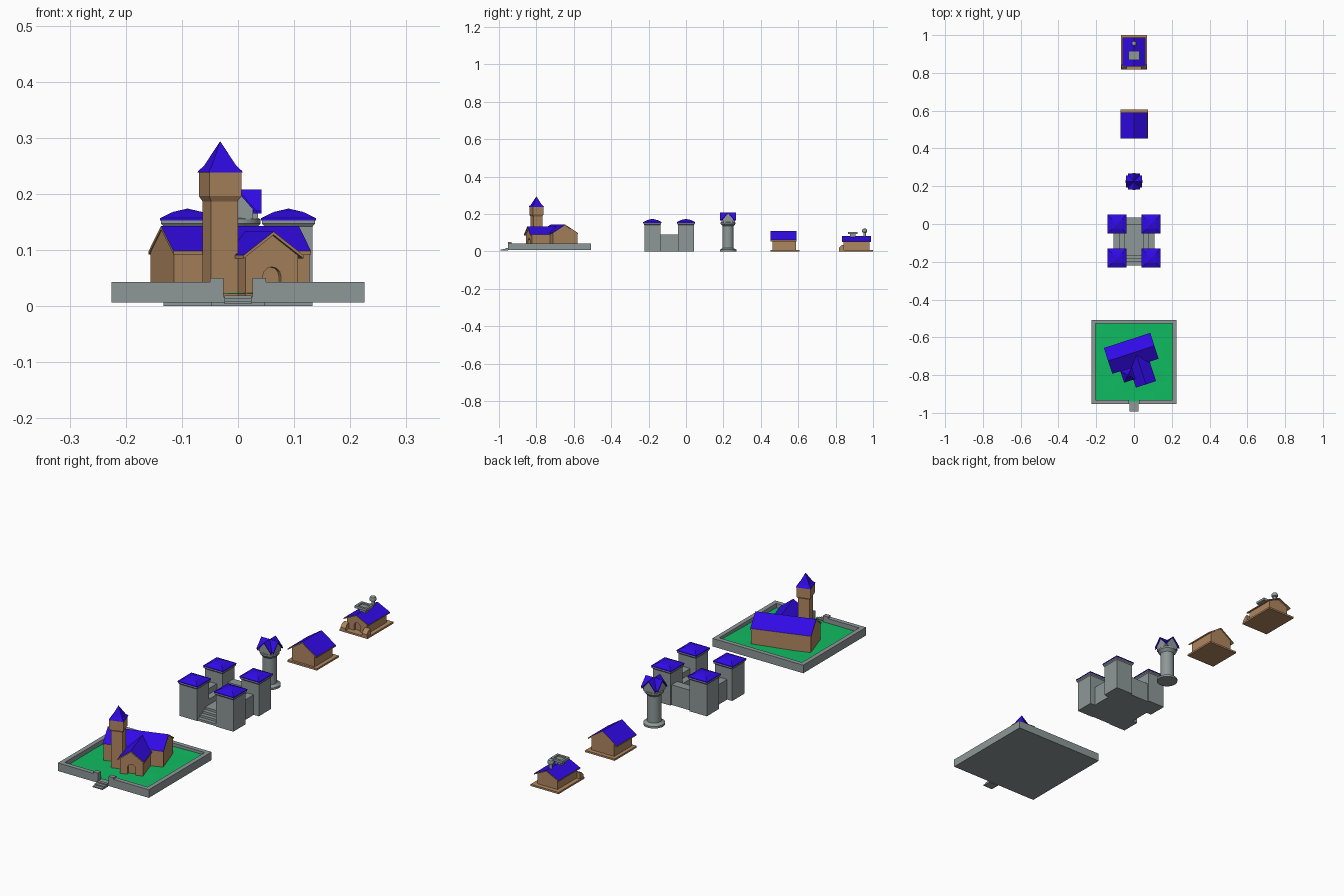
import bpy, bmesh, math, random
from mathutils import Matrix, Vector

if "Cube" in bpy.data.objects:
    bpy.data.objects.remove(bpy.data.objects["Cube"])
random.seed(4)


def material(name, rgb):
    m = bpy.data.materials.new(name)
    m.use_nodes = True
    m.diffuse_color = (*rgb, 1)
    m.node_tree.nodes["Principled BSDF"].inputs["Base Color"].default_value = (*rgb, 1)
    return m


TAN = material("tan_wall", (0.43, 0.24, 0.115))
BLUE = material("blue_roof", (0.03, 0.003, 0.78))
GREY = material("grey_stone", (0.27, 0.31, 0.31))
GREEN = material("green_grass", (0.005, 0.5, 0.12))
ID = Matrix.Identity(4)
TURN = Matrix.Rotation(math.pi / 2, 4, 'Z')


def at(x, y, z=0):
    return Matrix.Translation((x, y, z))


def finish(name, bm, mats, M=ID, smooth=False):
    """Turn a bmesh into an object; a second material covers upward faces."""
    bmesh.ops.recalc_face_normals(bm, faces=bm.faces)
    bm.normal_update()
    if len(mats) > 1:
        for f in bm.faces:
            f.material_index = int(f.normal.z > 0.15)
    me = bpy.data.meshes.new(name)
    bm.to_mesh(me)
    bm.free()
    for m in mats:
        me.materials.append(m)
    ob = bpy.data.objects.new(name, me)
    ob.matrix_world = M
    bpy.context.collection.objects.link(ob)
    if smooth:
        bpy.ops.object.select_all(action='DESELECT')
        ob.select_set(True)
        bpy.context.view_layer.objects.active = ob
        bpy.ops.object.shade_smooth_by_angle(angle=math.radians(35))
    return ob


def extrude(name, profile, y0, y1, mats, M=ID):
    """Extrude an (x, z) outline along y."""
    bm = bmesh.new()
    face = bm.faces.new([bm.verts.new((x, y0, z)) for x, z in profile])
    out = bmesh.ops.extrude_face_region(bm, geom=[face])["geom"]
    moved = [v for v in out if isinstance(v, bmesh.types.BMVert)]
    bmesh.ops.translate(bm, verts=moved, vec=(0, y1 - y0, 0))
    return finish(name, bm, mats, M)


def box(name, x0, x1, y0, y1, z0, z1, mat, M=ID):
    return extrude(name, [(x0, z0), (x1, z0), (x1, z1), (x0, z1)], y0, y1, [mat], M)


def stack(name, sides, rings, mats, M=ID, smooth=False):
    """Loft rings of (half width, z); four sides give a square plan."""
    bm = bmesh.new()
    k = 1 / math.cos(math.pi / sides)
    loops = []
    for r, z in rings:
        angles = [(i + 0.5) * math.tau / sides for i in range(sides)]
        loops.append([bm.verts.new((r * k * math.cos(a), r * k * math.sin(a), z)) for a in angles])
    for lo, hi in zip(loops, loops[1:]):
        for i in range(sides):
            j = (i + 1) % sides
            bm.faces.new((lo[i], lo[j], hi[j], hi[i]))
    bm.faces.new(loops[0][::-1])
    bm.faces.new(loops[-1])
    bmesh.ops.remove_doubles(bm, verts=bm.verts, dist=0.0002)
    return finish(name, bm, mats, M, smooth)


def gable_body(name, w, z0, ze, zr, y0, y1, mat, M=ID):
    extrude(name, [(-w, z0), (w, z0), (w, ze), (0, zr), (-w, ze)], y0, y1, [mat], M)


def gable_roof(name, w, ze, zr, y0, y1, M=ID, t=0.006, under=TAN):
    extrude(name, [(-w, ze), (0, zr), (w, ze), (w, ze - t), (0, zr - t), (-w, ze - t)],
            y0, y1, [under, BLUE], M)


def arched_wall(name, w, z0, ze, zr, door, top, y0, y1, mat, M=ID):
    """Gable wall with an arched door opening."""
    arch = [(door * math.cos(a), top + door * math.sin(a))
            for a in [i * math.pi / 6 for i in range(7)]]
    extrude(name, [(w, z0), (w, ze), (0, zr), (-w, ze), (-w, z0), (-door, z0)]
            + arch[::-1] + [(door, z0)], y0, y1, [mat], M)


# --- Churchyard: walls, lawn, gate and steps ---
X, Y0, Y1, T = 0.225, -0.952, -0.508, 0.02
box("yard_base", -X, X, Y0, Y1, 0.007, 0.016, GREY)
box("yard_back_wall", -X, X, Y1 - T, Y1, 0.016, 0.043, GREY)
for s, side in ((-1, "right"), (1, "left")):
    a, b = sorted((s * X, s * (X - T)))
    box("yard_wall_" + side, a, b, Y0, Y1 - T, 0.016, 0.043, GREY)
    a, b = sorted((s * 0.026, s * (X - T)))
    box("yard_front_wall_" + side, a, b, Y0, Y0 + T, 0.016, 0.043, GREY)
    a, b = sorted((s * 0.026, s * 0.05))
    box("gate_post_" + side, a, b, Y0, Y0 + T, 0.043, 0.05, GREY)
for i in range(3):
    box(f"yard_step_{i}", -0.024, 0.024, -0.993 + i * 0.014, Y0, 0.004, 0.009 + i * 0.005, GREY)

bm = bmesh.new()
bmesh.ops.create_grid(bm, x_segments=8, y_segments=8, size=0.21)
for v in bm.verts:
    rise = max(0, v.co.x + v.co.y) * 0.02
    v.co.z = 0.022 + rise + random.uniform(0, 0.002)
finish("lawn", bm, [GREEN], at(0, (Y0 + Y1) / 2))

# --- Church, turned on its plot ---
C = at(-0.0145, -0.685) @ Matrix.Rotation(math.radians(18), 4, 'Z')
N = C @ TURN
gable_body("nave", 0.068, 0.016, 0.096, 0.138, -0.127, 0.127, TAN, N)
gable_roof("nave_roof", 0.072, 0.098, 0.143, -0.129, 0.129, N)
W = C @ at(0.0235, 0)
gable_body("wing", 0.049, 0.016, 0.092, 0.127, -0.158, 0, TAN, W)
arched_wall("wing_front", 0.049, 0.016, 0.092, 0.127, 0.017, 0.053, -0.17, -0.158, TAN, W)
gable_roof("wing_roof", 0.056, 0.091, 0.133, -0.18, 0, W)
B = C @ at(-0.052, -0.104)
stack("bell_tower", 4, [(0.025, 0.016), (0.025, 0.187), (0.03, 0.196), (0.03, 0.24)], [TAN], B)
stack("bell_tower_roof", 4, [(0.032, 0.238), (0.031, 0.241), (0.023, 0.25), (0.0001, 0.294)],
      [BLUE], B)

# --- Castle: four corner towers and stepped curtain walls ---
K = at(0, -0.09)
for i, (sx, sy) in enumerate(((-1, -1), (1, -1), (-1, 1), (1, 1))):
    P = K @ at(sx * 0.09, sy * 0.09)
    stack(f"castle_tower_{i}", 4, [(0.043, 0), (0.043, 0.142), (0.047, 0.147), (0.047, 0.153)],
          [GREY], P)
    stack(f"castle_tower_roof_{i}", 4, [(0.049, 0.153), (0.049, 0.157), (0.026, 0.168), (0.0001, 0.174)],
          [BLUE], P)
for s, side in ((-1, "right"), (1, "left")):
    for part, a, b, h in (("outer_wall", 0.075, 0.108, 0.09), ("inner_walk", 0.047, 0.075, 0.065)):
        x0, x1 = sorted((s * a, s * b))
        box(f"castle_{part}_{side}", x0, x1, -0.06, 0.06, 0, h, GREY, K)
box("castle_court", -0.047, 0.047, -0.06, 0.09, 0, 0.04, GREY, K)
box("castle_back_wall", -0.05, 0.05, 0.085, 0.125, 0, 0.09, GREY, K)
for i in range(4):
    box(f"castle_step_{i}", -0.05, 0.05, -0.13 + i * 0.018, -0.058, 0, 0.01 + i * 0.01, GREY, K)

# --- Round watchtower with crossed gables ---
R = at(0, 0.225)
stack("watchtower", 20, [(0.044, 0), (0.044, 0.009), (0.036, 0.013), (0.03, 0.018), (0.029, 0.135),
                         (0.04, 0.147), (0.04, 0.155), (0.034, 0.158), (0.034, 0.176)],
      [GREY], R, True)
for name, M in (("side", R @ TURN), ("front", R)):
    gable_body(f"watchtower_gable_{name}", 0.027, 0.155, 0.172, 0.203, -0.036, 0.036, GREY, M)
    gable_roof(f"watchtower_roof_{name}", 0.033, 0.17, 0.208, -0.042, 0.042, M, 0.005, BLUE)

# --- Plain house ---
H = at(0, 0.525)
box("house_plinth", -0.072, 0.074, -0.073, 0.082, 0, 0.008, TAN, H)
gable_body("house", 0.056, 0.008, 0.064, 0.102, -0.063, 0.063, TAN, H)
gable_roof("house_roof", 0.071, 0.06, 0.108, -0.072, 0.066, H)

# --- Cottage with porch and rooftop stonework ---
L = at(0, 0.91)
box("cottage_plinth", -0.069, 0.069, -0.092, 0.09, 0, 0.008, TAN, L)
gable_body("cottage", 0.05, 0.008, 0.056, 0.077, -0.058, 0.07, TAN, L)
arched_wall("cottage_front", 0.05, 0.008, 0.056, 0.077, 0.015, 0.03, -0.068, -0.058, TAN, L)
gable_roof("cottage_roof", 0.061, 0.054, 0.083, -0.075, 0.078, L, 0.005)
for s, side in ((-1, "right"), (1, "left")):
    extrude("porch_wall_" + side, [(-0.092, 0.008), (-0.066, 0.008), (-0.066, 0.036),
                                   (-0.08, 0.032), (-0.092, 0.018)],
            s * 0.053 - 0.012, s * 0.053 + 0.012, [TAN],
            L @ Matrix.Scale(-1, 4, Vector((0, 1, 0))) @ TURN.inverted())
box("chimney_stem", -0.014, 0.014, -0.032, -0.004, 0.07, 0.094, GREY, L)
box("chimney_cap", -0.03, 0.03, -0.043, 0.007, 0.094, 0.099, GREY, L)
for s in (-1, 1):
    box("chimney_rim_end", s * 0.025 - 0.005, s * 0.025 + 0.005, -0.043, 0.007, 0.099, 0.105, GREY, L)
    box("chimney_rim_side", -0.02, 0.02, -0.018 + s * 0.02 - 0.005, -0.018 + s * 0.02 + 0.005,
        0.099, 0.105, GREY, L)
stack("stove_pipe", 12, [(0.007, 0.07), (0.007, 0.1), (0.013, 0.103), (0.014, 0.112),
                         (0.011, 0.119), (0.004, 0.122)], [GREY], L @ at(0, 0.045), True)
